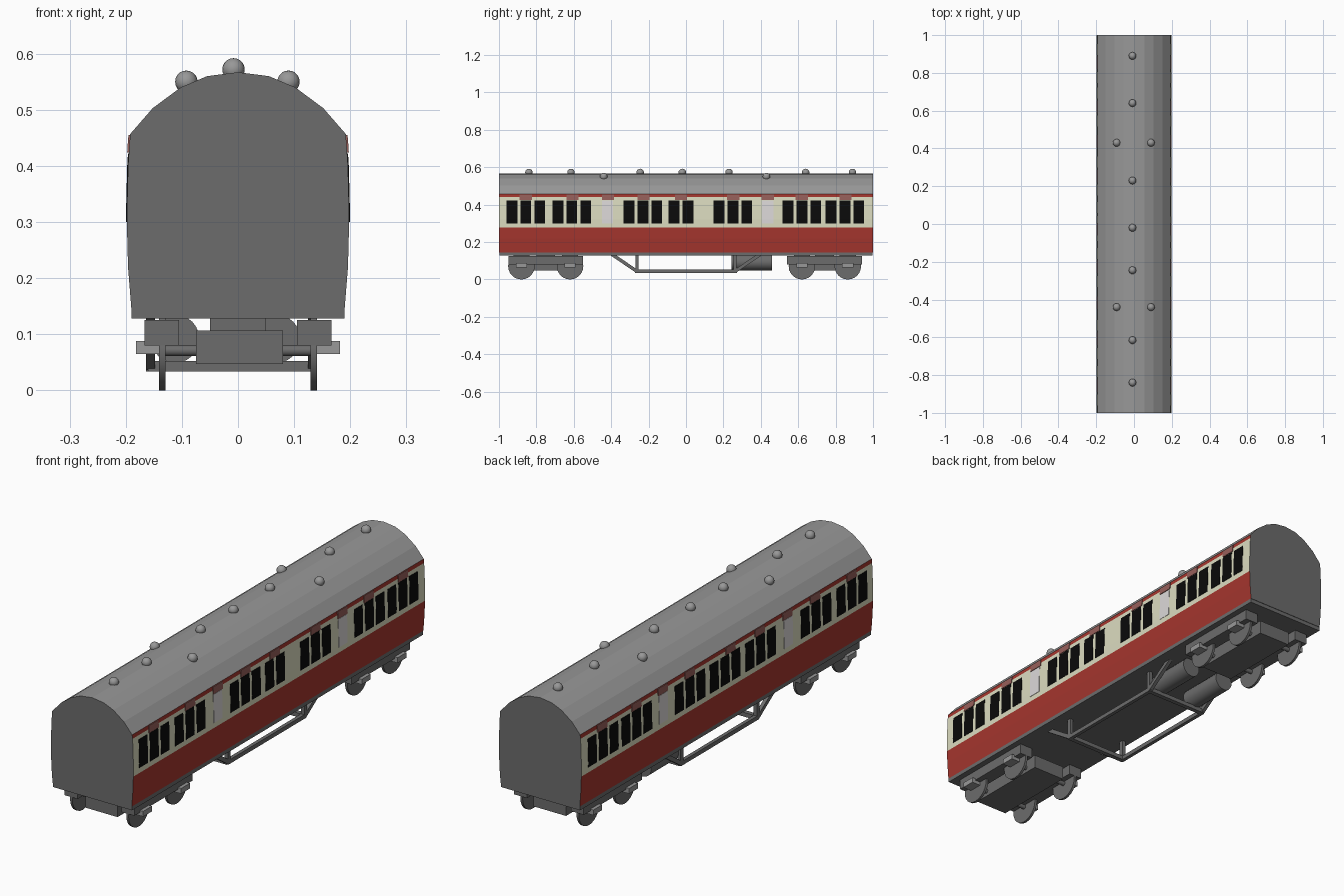
import bpy, bmesh, math
from mathutils import Vector

if "Cube" in bpy.data.objects:
    bpy.data.objects.remove(bpy.data.objects["Cube"])


def mat(name, r, g, b):
    m = bpy.data.materials.new(name)
    m.diffuse_color = [(c / 255 / 12.92 if c < 11 else ((c / 255 + 0.055) / 1.055) ** 2.4)
                       for c in (r, g, b)] + [1]
    m.use_nodes = True
    m.node_tree.nodes["Principled BSDF"].inputs["Base Color"].default_value = m.diffuse_color
    return m


RED = mat("red", 165, 54, 46)
CREAM = mat("cream", 220, 220, 192)
ROOF = mat("roof_grey", 152, 152, 152)
GREY = mat("dark_grey", 108, 108, 108)
BLACK = mat("window_black", 10, 10, 10)
WHITE = mat("frosted_white", 220, 217, 217)
BROWN = mat("vent_brown", 150, 95, 90)


def finish(name, bm, *mats):
    bmesh.ops.recalc_face_normals(bm, faces=bm.faces)
    me = bpy.data.meshes.new(name)
    bm.to_mesh(me)
    bm.free()
    for m in mats:
        me.materials.append(m)
    ob = bpy.data.objects.new(name, me)
    bpy.context.collection.objects.link(ob)
    return ob


def box(name, x0, x1, y0, y1, z0, z1, m):
    bm = bmesh.new()
    bmesh.ops.create_cube(bm, size=1)
    for v in bm.verts:
        v.co = ((x0 + x1) / 2 + v.co.x * (x1 - x0), (y0 + y1) / 2 + v.co.y * (y1 - y0),
                (z0 + z1) / 2 + v.co.z * (z1 - z0))
    return finish(name, bm, m)


def cylinder(name, loc, r, depth, axis, m, seg=24):
    bm = bmesh.new()
    bmesh.ops.create_cone(bm, cap_ends=True, segments=seg, radius1=r, radius2=r, depth=depth)
    rot = Vector((0, 0, 1)).rotation_difference(Vector(axis)).to_matrix()
    for v in bm.verts:
        v.co = rot @ v.co + Vector(loc)
    for f in bm.faces:
        f.smooth = len(f.verts) == 4
    for e in bm.edges:
        e.smooth = all(len(f.verts) == 4 for f in e.link_faces)
    return finish(name, bm, m)


# Body shell: one cross-section run along the coach, coloured by height
WALL = [(0.190, 0.145), (0.196, 0.22), (0.1975, 0.277), (0.198, 0.32),
        (0.196, 0.40), (0.1935, 0.44), (0.192, 0.457)]
ARCH = [(0.152, 0.503), (0.102, 0.54), (0.055, 0.56)]
half = WALL + ARCH
profile = half + [(0, 0.567)] + [(-x, z) for x, z in reversed(half)]
bm = bmesh.new()
rings = [[bm.verts.new((x, y, z)) for x, z in profile] for y in (-1, 1)]
n = len(profile)
for i in range(n):
    j = (i + 1) % n
    f = bm.faces.new((rings[0][i], rings[0][j], rings[1][j], rings[1][i]))
    z = f.calc_center_median().z
    f.material_index = (3 if j == 0 else 0 if z < 0.277 or 0.44 < z < 0.457
                        else 1 if z < 0.44 else 2)
for ring in rings:
    bm.faces.new(ring).material_index = 3
finish("coach_body", bm, RED, CREAM, ROOF, GREY)


# Thin plates that follow the curved side wall
def wall_x(z):
    for (xa, za), (xb, zb) in zip(WALL, WALL[1:]):
        if z <= zb:
            return xa + (xb - xa) * (z - za) / (zb - za)
    return WALL[-1][0]


def plates(name, side, starts, width, z0, z1, m, out=0.0015):
    bm = bmesh.new()
    levels = [z0] + [z for _, z in WALL if z0 < z < z1] + [z1]
    for y in starts:
        rows = [[bm.verts.new((side * (wall_x(z) + d), yy, z))
                 for d, yy in ((-0.002, y), (out, y), (out, y + width), (-0.002, y + width))]
                for z in levels]
        for a, b in zip(rows, rows[1:]):
            for i in range(4):
                bm.faces.new((a[i], a[i - 1], b[i - 1], b[i]))
        bm.faces.new(rows[0])
        bm.faces.new(rows[-1])
    finish(name, bm, m)


def triples(*ys):
    return [y + 0.0745 * k for y in ys for k in range(3)]


ENDS = triples(-0.96, -0.714, 0.516, 0.746)
WINDOWS = {1: ENDS + triples(-0.334, 0.147) + [-0.094, -0.019],
           -1: ENDS + triples(-0.334, -0.09, 0.15)}
VENTS = [-0.89, -0.64, -0.45, -0.26, -0.06, 0.22, 0.405, 0.585, 0.82]
for side, tag in ((1, "right"), (-1, "left")):
    plates(tag + "_windows", side, WINDOWS[side], 0.058, 0.30, 0.422, BLACK)
    plates(tag + "_frosted_windows", side, [-0.45, 0.407], 0.06, 0.30, 0.422, WHITE)
    plates(tag + "_window_vents", side, VENTS, 0.066, 0.424, 0.455, BROWN, 0.003)

# Roof ventilator domes
spots = [(-0.008, y, 0.572) for y in (0.89, 0.64, 0.23, -0.02, -0.245, -0.615, -0.84)]
spots += [(x, y, 0.550) for x in (-0.092, 0.09) for y in (0.43, -0.44)]
for p in spots:
    bm = bmesh.new()
    bmesh.ops.create_uvsphere(bm, u_segments=16, v_segments=10, radius=0.02)
    for f in bm.faces:
        f.smooth = True
    bmesh.ops.translate(bm, verts=bm.verts, vec=p)
    finish("roof_ventilator", bm, ROOF)

# Underframe floor
box("underframe", -0.19, 0.19, -0.998, 0.998, 0.128, 0.146, GREY)

# Bogies with side frames, axle boxes and wheels
for yc, wheels in ((-0.75, (-0.88, -0.62)), (0.74, (0.62, 0.865))):
    box("bogie_centre", -0.075, 0.08, yc - 0.19, yc + 0.19, 0.047, 0.107, GREY)
    box("bogie_pivot", -0.05, 0.05, yc - 0.05, yc + 0.05, 0.10, 0.13, GREY)
    for s in (1, -1):
        box("bogie_side_frame", min(s * .105, s * .167), max(s * .105, s * .167),
            yc - 0.2, yc + 0.2, 0.08, 0.125, GREY)
        for y in wheels:
            cylinder("wheel", (s * 0.135, y, 0.071), 0.071, 0.011, (1, 0, 0), GREY)
            box("axle_box", min(s * .14, s * .182), max(s * .14, s * .182),
                y - 0.03, y + 0.03, 0.065, 0.088, ROOF)
    for y in wheels:
        cylinder("axle", (0, y, 0.071), 0.01, 0.27, (1, 0, 0), GREY, 10)


# Truss rods: lower rail, sloping ends and posts
def strut(name, x, a, b, t=0.009):
    d = (Vector((0, *b)) - Vector((0, *a))).normalized()
    side = Vector((0, -d.z, d.y)) * t
    bm = bmesh.new()
    ends = [[bm.verts.new(Vector((x + sx * 0.008, *p)) + side * sz)
             for sx, sz in ((-1, -1), (1, -1), (1, 1), (-1, 1))] for p in (a, b)]
    for i in range(4):
        bm.faces.new((ends[0][i - 1], ends[0][i], ends[1][i], ends[1][i - 1]))
    for e in ends:
        bm.faces.new(e)
    finish(name, bm, GREY)


for x in (-0.156, 0.133):
    strut("truss_rail", x, (-0.268, 0.043), (0.268, 0.043))
    for s in (1, -1):
        strut("truss_slope", x, (s * 0.262, 0.043), (s * 0.40, 0.137))
        strut("truss_post", x, (s * 0.262, 0.04), (s * 0.262, 0.135))
for y in (-0.262, 0.262):
    box("truss_cross_bar", -0.16, 0.137, y - 0.01, y + 0.01, 0.034, 0.052, GREY)

# Vacuum tanks
for x in (-0.112, 0.068):
    cylinder("tank", (x, 0.352, 0.092), 0.043, 0.215, (0, 1, 0), GREY)
